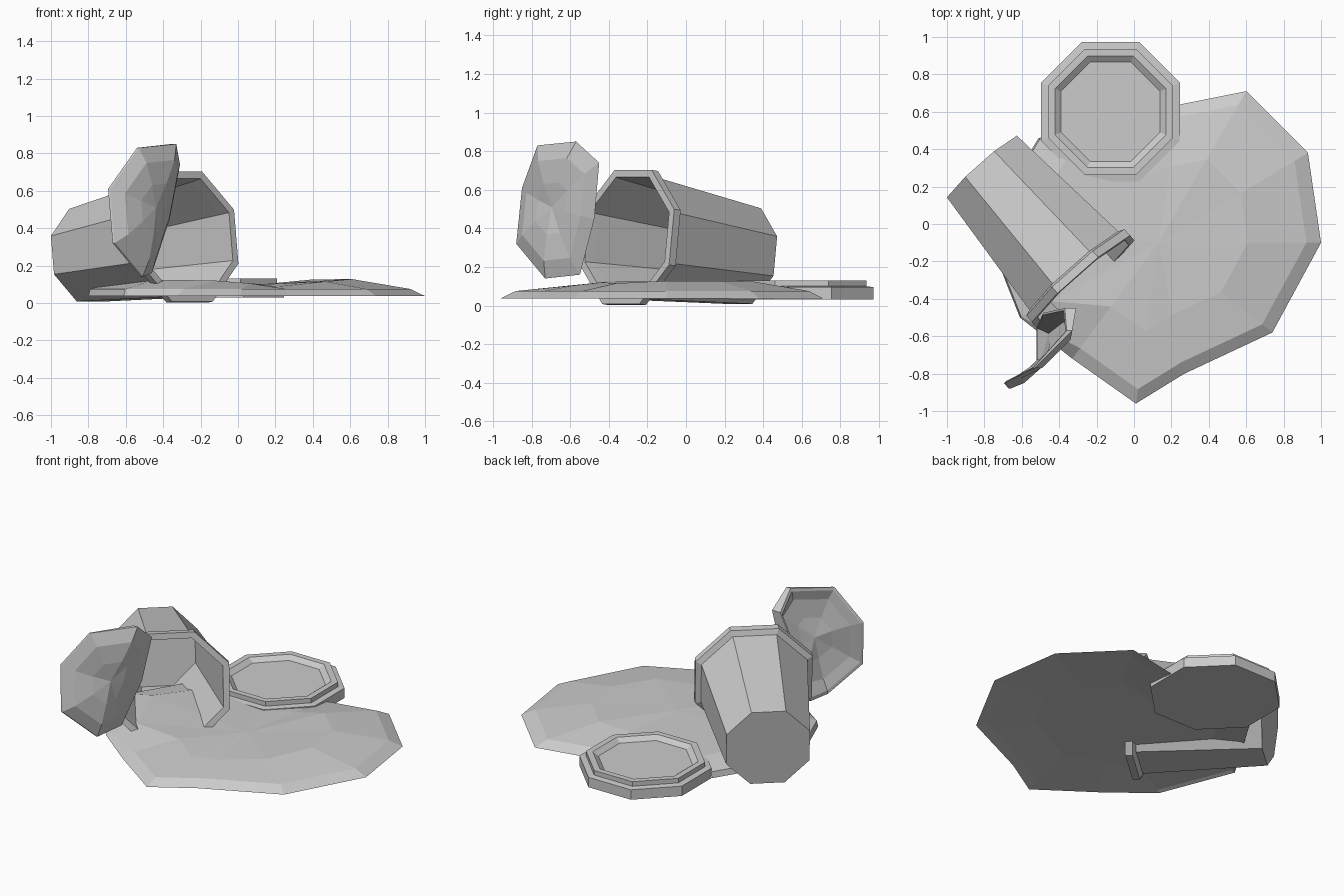
import bpy, bmesh
from math import cos, sin, pi
from mathutils import Vector as V

if "Cube" in bpy.data.objects:
    bpy.data.objects.remove(bpy.data.objects["Cube"])


def finish(name, bm):
    bmesh.ops.recalc_face_normals(bm, faces=bm.faces)
    me = bpy.data.meshes.new(name)
    bm.to_mesh(me)
    bm.free()
    ob = bpy.data.objects.new(name, me)
    bpy.context.collection.objects.link(ob)
    return ob


def loft(name, rings, first, last):
    """Bridge rings of equal length and fan both ends to a point."""
    bm = bmesh.new()
    vr = [[bm.verts.new(p) for p in r] for r in rings]
    n = len(vr[0])
    for a, b in zip(vr, vr[1:]):
        for i in range(n):
            j = (i + 1) % n
            bm.faces.new((a[i], a[j], b[j], b[i]))
    for point, ring in ((first, vr[0]), (last, vr[-1])):
        c = bm.verts.new(point)
        for i in range(n):
            bm.faces.new((c, ring[i], ring[(i + 1) % n]))
    return finish(name, bm)


def lathe(name, profile, origin, u, v, d, sides=8):
    """Eight-sided turning of (radius, height) points about axis d, capped at both ends."""
    angles = [pi / sides + 2 * pi * i / sides for i in range(sides)]
    rings = [[origin + d * h + (u * cos(a) + v * sin(a)) * r for a in angles]
             for r, h in profile]
    return loft(name, rings, origin + d * profile[0][1], origin + d * profile[-1][1])


# Lid: stepped octagonal disc with a recessed panel
k = 1 / cos(pi / 8)
lid = [(.372, .03), (.372, .095), (.335, .10), (.335, .13), (.297, .13), (.265, .105)]
lathe("lid", [(r * k, h) for r, h in lid], V((-.126, .60, 0)),
      V((1, 0, 0)), V((0, 1, 0)), V((0, 0, 1)))

# Bucket: tapered hollow body lying on its side, with a raised rim
base, mouth = V((-.805, .298, .256)), V((-.272, -.306, .355))
d = (mouth - base).normalized()
length = (mouth - base).length
u = V((-d.y, d.x, 0)).normalized()
v = d.cross(u)
lathe("bucket", [(.27, 0), (.343, length - .06), (.379, length - .045), (.379, length),
                 (.338, length), (.33, length - .06), (.25, .04)], base, u, v, d)

# Puddle: thin uneven sheet, hollowed slightly below, with a valley across the middle
outline = [(.60, .71), (.93, .38), (1, -.10), (.74, -.58), (.27, -.80), (.01, -.96),
           (-.33, -.72), (-.61, -.50), (-.80, -.02), (-.51, .46), (-.1, .52), (.25, .64)]
heights = [.125, .128, .128, .115, .088, .105, .12, .125, .125, .10, .09, .095]
cx, cy = .13, -.10


def spill(scale, left, z):
    zs = z if isinstance(z, list) else [z] * len(outline)
    return [V((cx + (x - cx) * s, cy + (y - cy) * s, h))
            for (x, y), h in zip(outline, zs) for s in [left if x < -.5 else scale]]


loft("puddle", [spill(.55, .78, .065), spill(.91, .97, .045), spill(1, 1, .037),
                spill(.91, .99, .075), spill(.55, .78, heights)],
     (cx, cy, .065), (cx, cy, .10))

# Splash: faceted curled dish standing in front of the bucket mouth
edge = [V(p) for p in ((-.53, -.77, .83), (-.33, -.57, .85), (-.31, -.45, .74),
                       (-.365, -.475, .45), (-.46, -.55, .16), (-.51, -.73, .14),
                       (-.66, -.88, .32), (-.685, -.85, .61))]
curl = [.01, .03, .06, .12, .06, .01, .01, .01]
mid = sum(edge, V()) / 8
out = V((.755, -.655, -.04))


def dish(scale, bulge):
    return [mid + (p - mid) * scale + out * bulge for p in edge]


lip = [p - V((c, 0, 0)) for p, c in zip(edge, curl)]
inner_lip = [p + (mid - p) * .06 for p in lip]
loft("splash_dish", [dish(.38, .055), dish(.75, .038), edge, lip, inner_lip,
                     dish(.75, .012), dish(.38, .029)],
     mid + out * .057, mid + out * .031)
